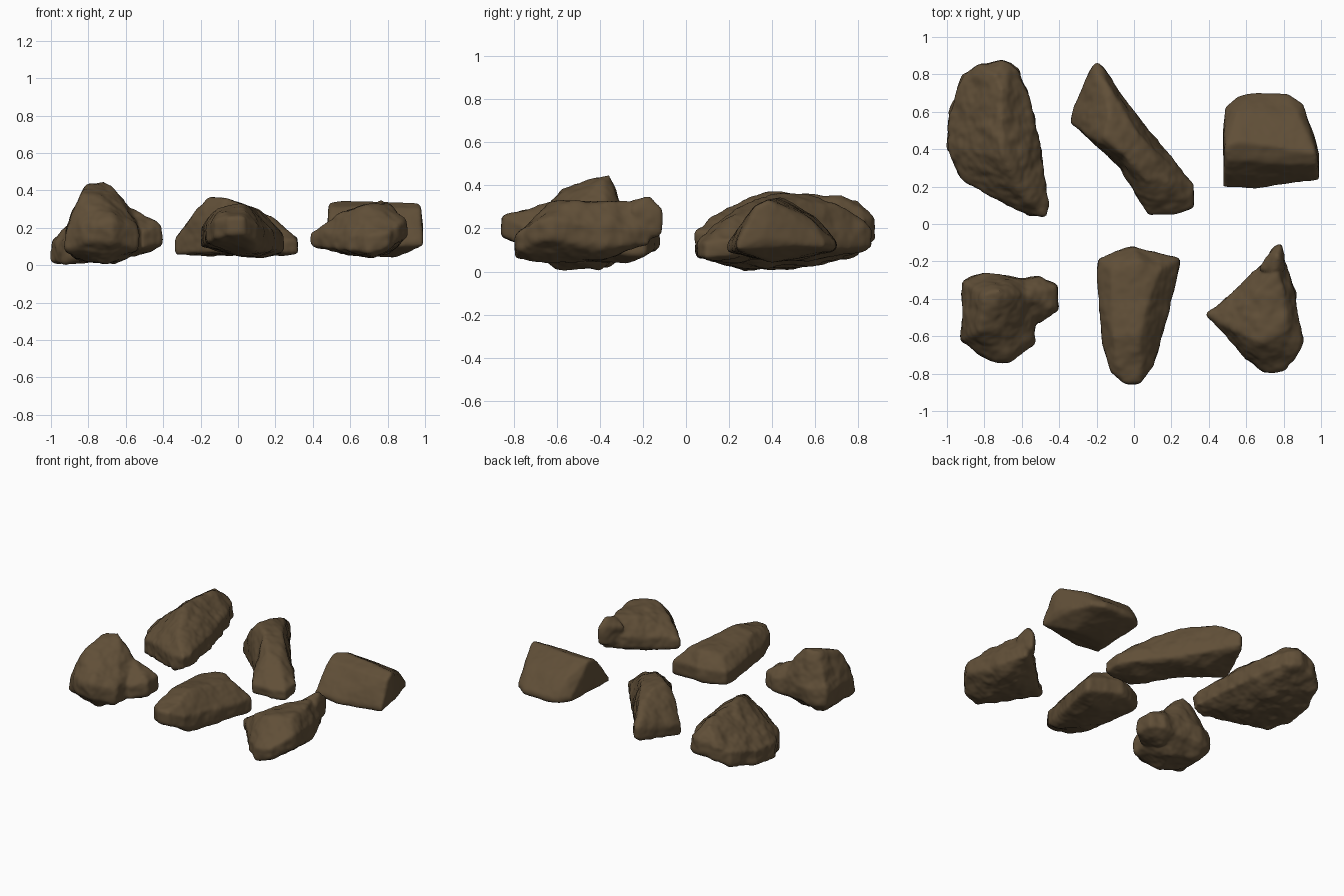
import bpy, bmesh, math
from mathutils import Vector, noise

stone = bpy.data.materials.new("brown stone")
stone.diffuse_color = (0.118, 0.078, 0.039, 1)


def chunk(bm, band, girdle, extra):
    """Add one convex lump: a thick girdle band plus crest and keel points."""
    pts = [(x, y, z + s * band) for x, y, z in girdle for s in (-1, 1)] + extra
    verts = [bm.verts.new(p) for p in pts]
    res = bmesh.ops.convex_hull(bm, input=verts)
    junk = {v for v in res["geom_interior"] + res["geom_unused"]
            if isinstance(v, bmesh.types.BMVert)}
    bmesh.ops.delete(bm, geom=list(junk), context='VERTS')


def rock(name, seed, chunks, rough=1.0):
    """Fuse the lumps, soften the edges and weather the surface."""
    bm = bmesh.new()
    for c in chunks:
        chunk(bm, *c)
    bmesh.ops.recalc_face_normals(bm, faces=bm.faces)
    raw = bpy.data.meshes.new(name)
    bm.to_mesh(raw)
    bm.free()
    ob = bpy.data.objects.new(name, raw)
    bpy.context.collection.objects.link(ob)
    m = ob.modifiers.new("fuse", 'REMESH')
    m.mode, m.voxel_size = 'VOXEL', 0.012
    m = ob.modifiers.new("soften", 'SMOOTH')
    m.factor, m.iterations = 0.5, 5
    dg = bpy.context.evaluated_depsgraph_get()
    me = bpy.data.meshes.new_from_object(ob.evaluated_get(dg))
    ob.modifiers.clear()
    ob.data = me
    off = Vector((seed * 3.7, seed * 1.9, seed * 5.3))
    moves = []
    for v in me.vertices:
        p = v.co + off
        d = 0.009 * noise.noise(p * 6) + 0.007 * noise.noise(p * 14)
        d += 0.003 * noise.noise(p * 30)
        moves.append(v.co + v.normal * (d * rough + 0.004))
    for v, co in zip(me.vertices, moves):
        v.co = co
        v.co.z = max(co.z, 0)
    me.materials.clear()
    me.materials.append(stone)
    for p in me.polygons:
        p.use_smooth = True
    return ob


# back left: long crested boulder
rock("back_left_rock", 1, [
    (0.05, [(-.91, .79, .13), (-.84, .85, .17), (-.70, .865, .2), (-.62, .83, .19),
            (-.57, .70, .19), (-.51, .45, .16), (-.45, .10, .14), (-.47, .04, .14),
            (-.56, .055, .12), (-.78, .16, .11), (-.92, .25, .08), (-1.0, .40, .07),
            (-.985, .60, .09)],
     [(-.70, .36, .375), (-.73, .48, .36), (-.71, .72, .35), (-.74, .79, .33),
      (-.60, .16, .27), (-.93, .27, .01), (-.97, .42, .01),
      (-.65, .3, .03), (-.7, .6, .03), (-.59, .42, .29)])], 1.4)

# back middle: slanting slab with a broad top and forked foot
rock("back_middle_rock", 2, [
    (0.04, [(-.21, .85, .15), (-.19, .855, .16), (-.13, .77, .16), (.0, .59, .14),
            (.11, .44, .13), (.2, .32, .11), (.12, .2, .11), (-.05, .28, .11),
            (-.15, .40, .11), (-.335, .54, .1), (-.335, .59, .11), (-.26, .70, .14)],
     [(-.13, .58, .355), (-.16, .46, .355), (-.05, .38, .35), (.07, .27, .3),
      (.01, .50, .33), (.08, .41, .30), (-.13, .72, .3), (-.2, .82, .24),
      (-.24, .54, .27), (-.19, .44, .31), (-.1, .55, .05)]),
    (0.035, [(.0, .59, .14), (.11, .44, .13), (.2, .33, .12), (.315, .21, .11),
             (.315, .09, .1), (.21, .05, .1), (.08, .05, .1), (.05, .14, .1),
             (-.06, .28, .1)],
     [(-.05, .38, .35), (.06, .24, .3), (.17, .23, .26), (.08, .41, .30),
      (.24, .16, .19), (.12, .22, .04)])])

# back right: smooth wedge
rock("back_right_rock", 3, [
    (0.015, [(.48, .20, .12), (.48, .45, .15), (.49, .62, .13), (.56, .68, .12),
             (.65, .695, .12), (.82, .69, .12), (.90, .64, .13), (.95, .50, .14),
             (.99, .36, .18), (.985, .24, .12), (.80, .215, .11), (.65, .195, .11)],
     [(.49, .42, .335), (.495, .34, .31), (.56, .44, .345), (.78, .42, .335),
      (.97, .38, .33), (.98, .32, .3), (.55, .60, .25), (.88, .58, .24),
      (.58, .38, .055), (.85, .40, .05), (.7, .5, .055)])], 0.5)

# front left: blocky peak with a lower shoulder
rock("front_left_rock", 4, [
    (0.05, [(-.91, -.31, .14), (-.80, -.265, .15), (-.70, -.275, .16),
            (-.58, -.30, .16), (-.53, -.5, .14), (-.53, -.64, .14),
            (-.61, -.67, .14), (-.67, -.735, .18), (-.78, -.715, .18),
            (-.92, -.62, .14)],
     [(-.80, -.38, .435), (-.72, -.36, .445), (-.67, -.39, .42), (-.76, -.55, .385),
      (-.83, -.57, .375), (-.70, -.60, .33), (-.58, -.38, .31), (-.89, -.5, .27),
      (-.87, -.35, .03), (-.66, -.4, .01), (-.72, -.6, .015), (-.88, -.52, .04)]),
    (0.05, [(-.50, -.285, .16), (-.42, -.335, .16), (-.41, -.46, .16),
            (-.50, -.53, .14), (-.7, -.5, .16), (-.7, -.31, .16)],
     [(-.58, -.38, .31), (-.5, -.38, .25), (-.56, -.4, .05)])], 1.2)

# front middle: long tapered block
rock("front_middle_rock", 5, [
    (0.045, [(-.19, -.19, .15), (-.1, -.155, .15), (0, -.125, .16), (.1, -.15, .15),
             (.24, -.19, .12), (.20, -.40, .13), (.12, -.62, .14), (.10, -.76, .17),
             (.03, -.85, .21), (-.05, -.85, .21), (-.12, -.79, .19),
             (-.165, -.65, .17), (-.175, -.40, .15), (-.195, -.28, .15)],
     [(-.12, -.25, .27), (.02, -.2, .3), (.14, -.24, .27), (-.11, -.6, .3),
      (.02, -.6, .325), (-.08, -.76, .28), (.04, -.76, .28), (.08, -.4, .31),
      (.0, -.3, .05), (.09, -.68, .075), (.0, -.55, .06), (.12, -.28, .04)])], 0.8)

# front right: angular rock with three points
rock("front_right_rock", 6, [
    (0.04, [(.79, -.17, .17), (.84, -.30, .16), (.87, -.5, .16), (.90, -.62, .2),
            (.86, -.715, .18), (.80, -.78, .13), (.70, -.79, .11), (.60, -.72, .12),
            (.51, -.61, .13), (.41, -.50, .14), (.43, -.46, .14), (.55, -.35, .15),
            (.68, -.22, .17)],
     [(.76, -.25, .32), (.80, -.36, .315), (.62, -.42, .30),
      (.82, -.56, .32), (.68, -.63, .32), (.54, -.57, .27), (.74, -.74, .21),
      (.68, -.4, .05), (.72, -.62, .04), (.8, -.4, .06)]),
    (0.06, [(.785, -.115, .23), (.745, -.14, .23), (.80, -.24, .23), (.68, -.24, .22)],
     [(.77, -.17, .345), (.75, -.25, .33), (.74, -.3, .12)]),
    (0.03, [(.385, -.485, .14), (.48, -.42, .15), (.48, -.57, .14)],
     [(.52, -.48, .25)])], 1.2)
